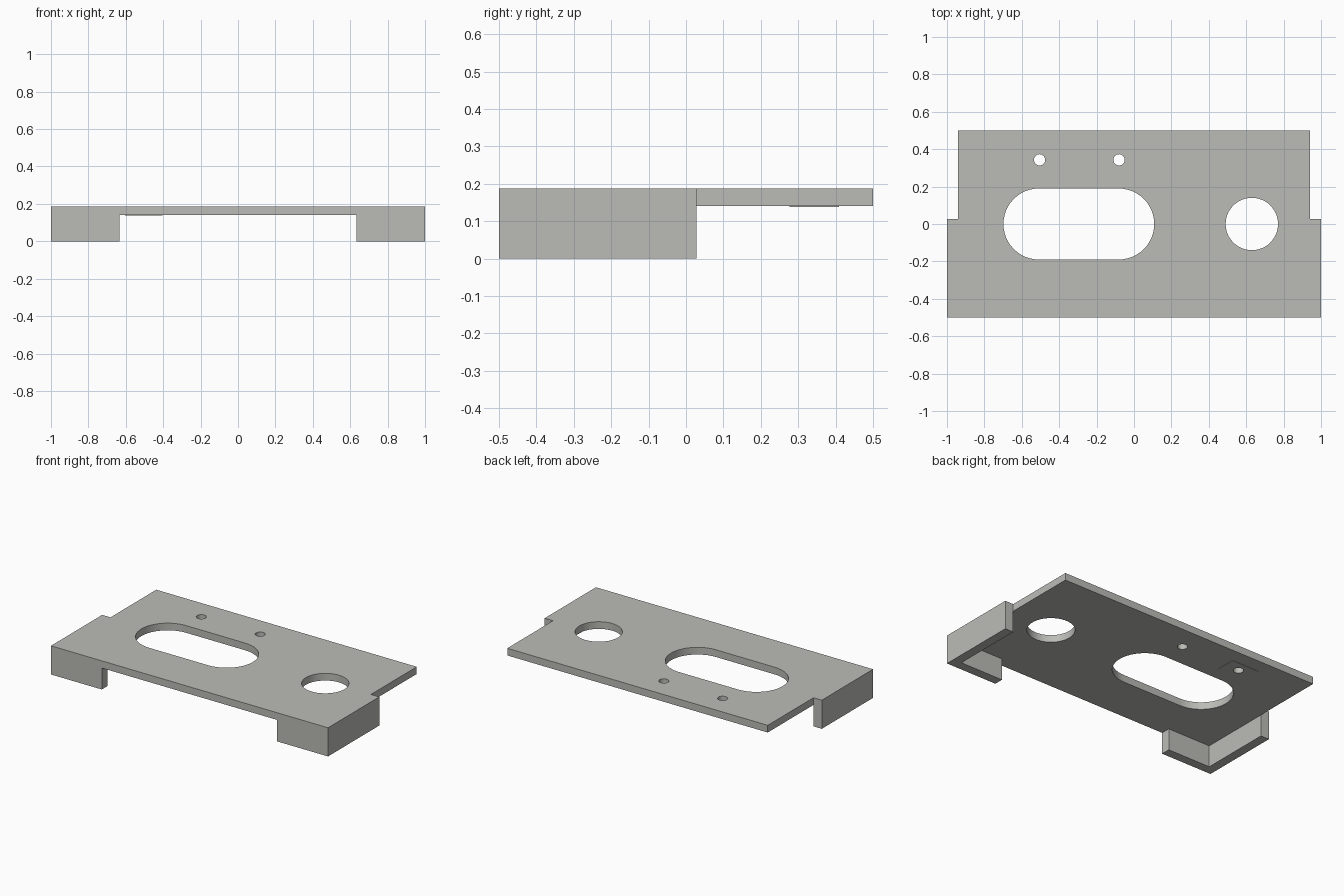
import bpy, math

if "Cube" in bpy.data.objects:
    bpy.data.objects.remove(bpy.data.objects["Cube"])

TOP, UNDER = 0.187, 0.14      # plate top and underside heights
STEP = 0.028                  # y where the wide front part ends
WALL = 0.06

grey = bpy.data.materials.new("warm_grey")
grey.diffuse_color = (0.50, 0.50, 0.47, 1)
grey.use_nodes = True
grey.node_tree.nodes["Principled BSDF"].inputs["Base Color"].default_value = grey.diffuse_color


def slot(cx, cy, r, half=0.0, n=24):
    """Outline of a round hole, or of a slot when half > 0."""
    pts = []
    for side in (1, -1):
        for i in range(n + (1 if half else 0)):
            a = math.pi * i / n - side * math.pi / 2
            pts.append((cx + side * half + r * math.cos(a), cy + r * math.sin(a)))
    return pts


def slab(name, outlines, z0, z1):
    """Extrude a flat outline (further outlines are holes) from z0 to z1."""
    cu = bpy.data.curves.new(name, 'CURVE')
    cu.dimensions = '2D'
    cu.fill_mode = 'BOTH'
    cu.extrude = (z1 - z0) / 2
    for pts in outlines:
        sp = cu.splines.new('POLY')
        sp.points.add(len(pts) - 1)
        for p, (x, y) in zip(sp.points, pts):
            p.co = (x, y, 0, 1)
        sp.use_cyclic_u = True
    ob = bpy.data.objects.new(name, cu)
    ob.location.z = (z0 + z1) / 2
    bpy.context.collection.objects.link(ob)
    bpy.ops.object.select_all(action='DESELECT')
    ob.select_set(True)
    bpy.context.view_layer.objects.active = ob
    bpy.ops.object.convert(target='MESH')
    ob = bpy.context.view_layer.objects.active
    ob.data.materials.clear()
    ob.data.materials.append(grey)
    bpy.ops.object.shade_smooth_by_angle(angle=math.radians(30))
    return ob


# Top plate, narrower at the back, with slot, round hole and two screw holes
half = [(1, -0.5), (1, STEP), (0.94, STEP), (0.94, 0.5)]
outline = half + [(-x, y) for x, y in reversed(half)]
screws = [(-0.505, 0.343), (-0.08, 0.343)]
slab("top_plate",
     [outline, slot(-0.295, 0, 0.19, 0.213), slot(0.63, 0, 0.14)]
     + [slot(x, y, 0.03) for x, y in screws], UNDER, TOP)

# L-shaped corner legs: side wall plus short front wall
for name, s in (("right_leg", 1), ("left_leg", -1)):
    ell = [(1, -0.5), (1, STEP), (1 - WALL, STEP), (1 - WALL, -0.5 + WALL),
           (0.633, -0.5 + WALL), (0.633, -0.5)]
    slab(name, [[(s * x, y) for x, y in ell]], 0, UNDER)

# Thin pad under the left screw hole
px, py = screws[0]
pad = [(px + a * 0.1, py + b * 0.066) for a, b in ((-1, -1), (1, -1), (1, 1), (-1, 1))]
slab("screw_pad", [pad, slot(px, py, 0.03)], UNDER - 0.0015, UNDER)
